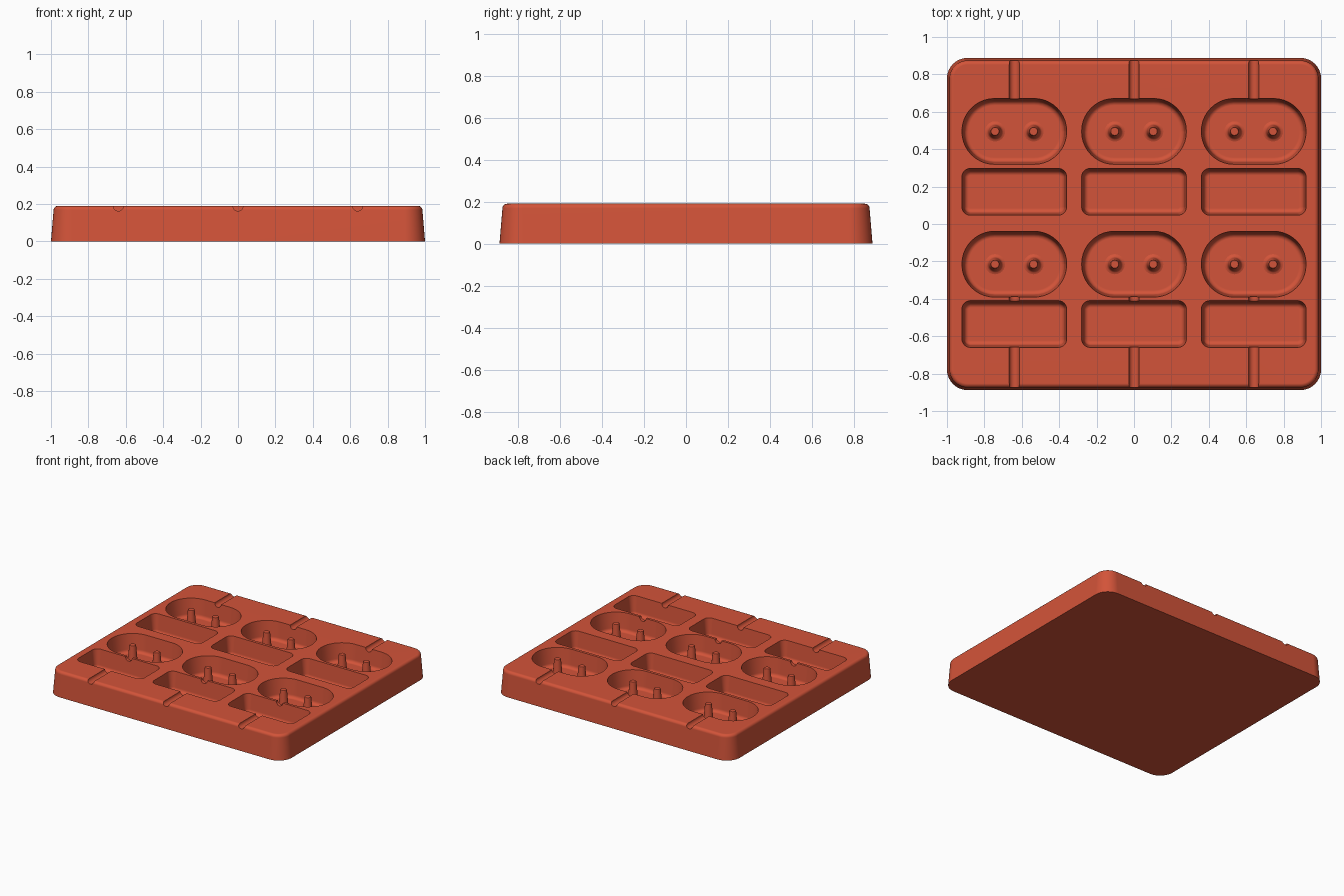
import bpy, bmesh
from math import sin, cos, pi, radians

if "Cube" in bpy.data.objects:
    bpy.data.objects.remove(bpy.data.objects["Cube"])

TOP, FLOOR = 0.19, 0.05
COLUMNS = (-0.64, 0, 0.64)
OVAL_ROWS = (0.495, -0.215)
SLOT_ROWS = (0.172, -0.535)

# Single terracotta red silicone colour
red = bpy.data.materials.new("terracotta red")
red.use_nodes = True
red.diffuse_color = (0.65, 0.088, 0.041, 1)
red.node_tree.nodes["Principled BSDF"].inputs["Base Color"].default_value = red.diffuse_color


def rounded_rect(hx, hy, r, steps=10):
    pts = []
    for k, (sx, sy) in enumerate(((1, 1), (-1, 1), (-1, -1), (1, -1))):
        for i in range(steps + 1):
            a = (k + i / steps) * pi / 2
            pts.append((sx * (hx - r) + r * cos(a), sy * (hy - r) + r * sin(a)))
    return pts


def loft(bm, rings):
    """Skin a closed solid through rings of 3D points, lowest ring first."""
    loops = [[bm.verts.new(p) for p in ring] for ring in rings]
    n = len(loops[0])
    for low, high in zip(loops, loops[1:]):
        for i in range(n):
            j = (i + 1) % n
            bm.faces.new((low[i], low[j], high[j], high[i]))
    bm.faces.new(loops[0][::-1])
    bm.faces.new(loops[-1])


def rounded_block(bm, x, y, hx, hy, r, profile):
    """Rounded block whose outline is inset by profile pairs (inset, z)."""
    loft(bm, [[(x + px, y + py, z) for px, py in
               rounded_rect(hx - i, hy - i, max(r - i, 0.008))] for i, z in profile])


def make_object(name, bm):
    bmesh.ops.recalc_face_normals(bm, faces=bm.faces)
    mesh = bpy.data.meshes.new(name)
    bm.to_mesh(mesh)
    bm.free()
    mesh.materials.append(red)
    obj = bpy.data.objects.new(name, mesh)
    bpy.context.collection.objects.link(obj)
    return obj


def smooth(obj):
    bpy.ops.object.select_all(action="DESELECT")
    obj.select_set(True)
    bpy.context.view_layer.objects.active = obj
    bpy.ops.object.shade_smooth_by_angle(angle=radians(35))
    weighted = obj.modifiers.new("weighted normals", "WEIGHTED_NORMAL")
    weighted.keep_sharp = True


# Tray body: drafted sides and a rounded top rim
bm = bmesh.new()
rim = 0.022
arc = [k * pi / 10 for k in range(6)]
rounded_block(bm, 0, 0, 1, 0.888, 0.11,
              [(0, 0)] + [(0.014 + rim * (1 - cos(a)), TOP - rim + rim * sin(a)) for a in arc])
tray = make_object("mould_tray", bm)

# Pocket cutters: drafted walls with a filleted floor edge
fillet = 0.025
pocket = [(0.012 + fillet * (1 - sin(a)), FLOOR + fillet * (1 - cos(a))) for a in arc]
pocket += [(0, TOP), (0, TOP + 0.05)]
bm = bmesh.new()
for x in COLUMNS:
    for y in OVAL_ROWS:
        rounded_block(bm, x, y, 0.28, 0.176, 0.174, pocket)
    for y in SLOT_ROWS:
        rounded_block(bm, x, y, 0.28, 0.125, 0.045, pocket)
pocket_cutter = make_object("pocket_cutter", bm)

# Round channel cutters: through the back rim, and from the front rim to the oval pockets
bm = bmesh.new()
groove = 0.027
for x in COLUMNS:
    for y0, y1 in ((0.6, 0.95), (-0.95, -0.34)):
        loft(bm, [[(x + groove * cos(i * pi / 12), y, TOP + groove * sin(i * pi / 12))
                   for i in range(24)] for y in (y0, y1)])
channel_cutter = make_object("channel_cutter", bm)

# Cut the tray and bake the result
for cutter in (pocket_cutter, channel_cutter):
    cut = tray.modifiers.new(cutter.name, "BOOLEAN")
    cut.operation = "DIFFERENCE"
    cut.solver = "EXACT"
    cut.object = cutter
    cutter.hide_render = True
bpy.context.view_layer.update()
baked = bpy.data.meshes.new_from_object(tray.evaluated_get(bpy.context.evaluated_depsgraph_get()))
tray.modifiers.clear()
tray.data = baked
for cutter in (pocket_cutter, channel_cutter):
    bpy.data.objects.remove(cutter)
smooth(tray)

# Tapered pegs with flared feet, two in each oval pocket
peg_profile = [(0.054, FLOOR - 0.01), (0.054, FLOOR), (0.045, FLOOR + 0.003),
               (0.038, FLOOR + 0.009), (0.034, FLOOR + 0.02), (0.024, TOP - 0.008),
               (0.021, TOP - 0.004)]
bm = bmesh.new()
for x in COLUMNS:
    for y in OVAL_ROWS:
        for dx in (-0.103, 0.103):
            loft(bm, [[(x + dx + r * cos(i * pi / 12), y + r * sin(i * pi / 12), z)
                       for i in range(24)] for r, z in peg_profile])
smooth(make_object("pocket_pegs", bm))
